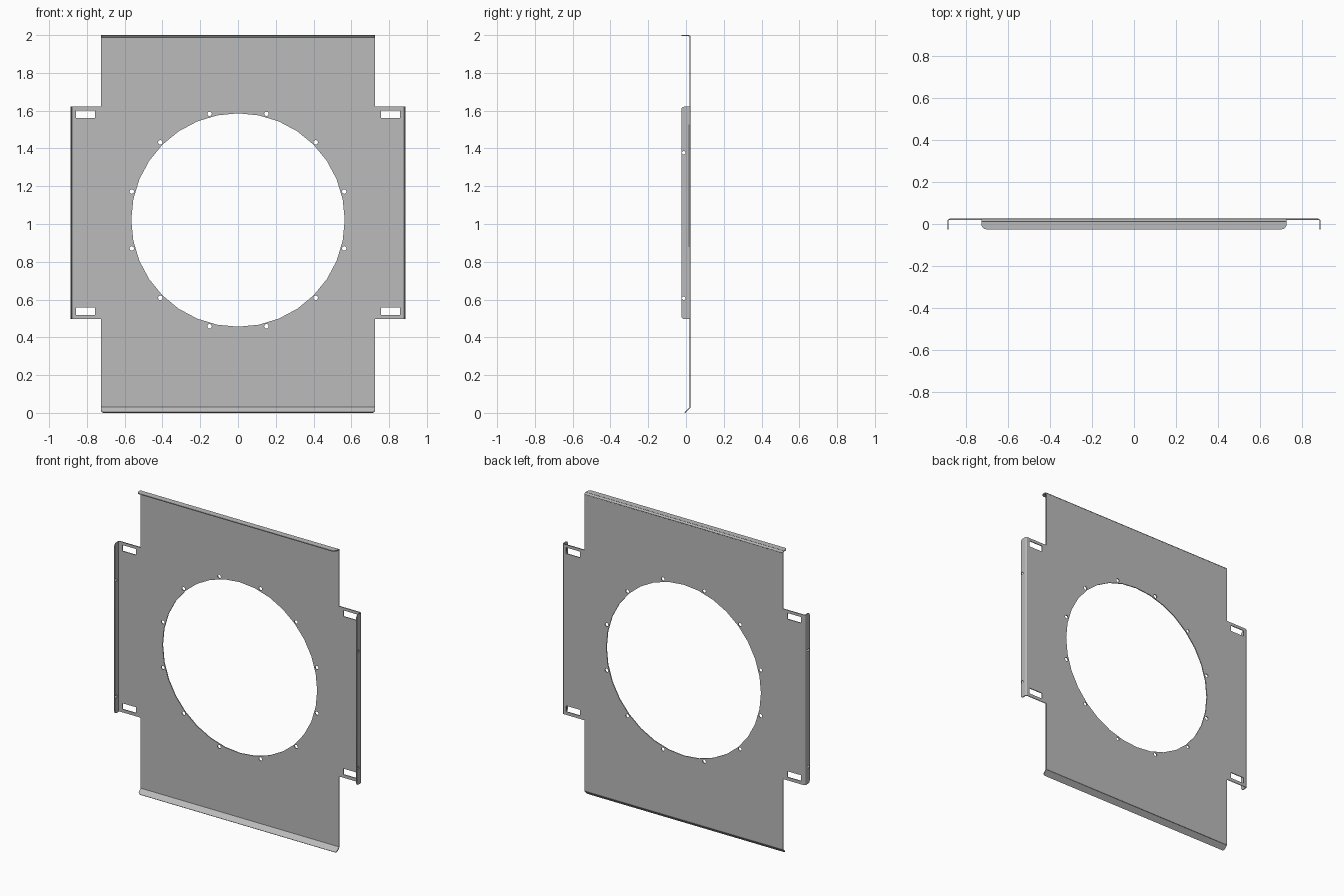
import bpy, bmesh
from math import sin, cos, pi, radians
from mathutils import Vector, Matrix

if "Cube" in bpy.data.objects:
    bpy.data.objects.remove(bpy.data.objects["Cube"])

T = 0.006          # sheet thickness
R = 0.012          # outer bend radius
W, WING, H = 0.725, 0.887, 2.0
LOW, HIGH = 0.497, 1.621
MID, HALF = (LOW + HIGH) / 2, (HIGH - LOW) / 2
BACK = 0.025

steel = bpy.data.materials.new("grey steel")
steel.use_nodes = True
grey = (0.5, 0.5, 0.5, 1)
steel.diffuse_color = grey
steel.node_tree.nodes["Principled BSDF"].inputs["Base Color"].default_value = grey


def sheet(name, outlines, origin, u, v, depth=T):
    """Filled outlines (first is the border, others are holes) in the u-v plane."""
    curve = bpy.data.curves.new(name, 'CURVE')
    curve.dimensions = '2D'
    curve.fill_mode = 'BOTH'
    curve.extrude = depth / 2
    for pts in outlines:
        s = curve.splines.new('POLY')
        s.points.add(len(pts) - 1)
        for p, (a, b) in zip(s.points, pts):
            p.co = (a, b, 0, 1)
        s.use_cyclic_u = True
    temp = bpy.data.objects.new(name + "_outline", curve)
    bpy.context.collection.objects.link(temp)
    bpy.context.view_layer.update()
    dg = bpy.context.evaluated_depsgraph_get()
    mesh = bpy.data.meshes.new_from_object(temp.evaluated_get(dg))
    bpy.data.objects.remove(temp)
    u, v = Vector(u).normalized(), Vector(v).normalized()
    place = Matrix((u, v, u.cross(v))).transposed().to_4x4()
    place.translation = origin
    bm = bmesh.new()
    bm.from_mesh(mesh)
    bmesh.ops.remove_doubles(bm, verts=bm.verts, dist=1e-5)
    bm.transform(place)
    bmesh.ops.recalc_face_normals(bm, faces=bm.faces)
    bm.to_mesh(mesh)
    bm.free()
    mesh.name = name
    mesh.materials.clear()
    mesh.materials.append(steel)
    ob = bpy.data.objects.new(name, mesh)
    bpy.context.collection.objects.link(ob)
    return ob


def circle(x, y, r, n):
    return [(x + r * sin(2 * pi * i / n), y + r * cos(2 * pi * i / n)) for i in range(n)]


def rect(x0, x1, y0, y1):
    return [(x0, y0), (x1, y0), (x1, y1), (x0, y1)]


def tab(half, length, r):
    """Strip with its two free corners rounded."""
    arc = [(half - r + r * cos(a), length - r + r * sin(a))
           for a in (radians(d) for d in (0, 30, 60, 90))]
    right = [(half, 0)] + arc
    return right + [(-x, y) for x, y in reversed(right)]


def bend(name, origin, u, v, length):
    """Quarter-round fold between two sheets."""
    angles = [radians(d) for d in (0, 22.5, 45, 67.5, 90)]
    ring = [(R * cos(a), R * sin(a)) for a in angles]
    ring += [((R - T) * cos(a), (R - T) * sin(a)) for a in reversed(angles)]
    sheet(name, [ring], origin, u, v, length)


# Main panel with large opening, ring of screw holes and wing slots
edge = [(W, 0.03), (W, LOW), (WING - R, LOW), (WING - R, HIGH), (W, HIGH), (W, H - R)]
outlines = [edge + [(-x, z) for x, z in reversed(edge)]]
centre_z = 1.021
outlines.append(circle(0, centre_z, 0.565, 32))
for i in range(12):
    a = radians(15 + 30 * i)
    outlines.append(circle(0.582 * sin(a), centre_z + 0.582 * cos(a), 0.012, 12))
for z0, z1 in ((0.518, 0.557), (1.562, 1.602)):
    outlines.append(rect(0.758, 0.858, z0, z1))
    outlines.append(rect(-0.858, -0.758, z0, z1))
sheet("main_panel", outlines, (0, BACK - T / 2, 0), (1, 0, 0), (0, 0, 1))

# Side flanges folded forward, each with two screw holes
reach = 2 * BACK - R
for side, s in (("left", 1), ("right", -1)):
    holes = [circle(z - MID, 0.025, 0.009, 12) for z in (0.607, 1.377)]
    sheet(side + "_flange", [tab(HALF, reach, 0.015)] + holes,
          (s * (WING - T / 2), BACK - R, MID), (0, 0, 1), (0, -1, 0))
    bend(side + "_bend", (s * (WING - R), BACK - R, MID), (s, 0, 0), (0, 1, 0), 2 * HALF)

# Top flange folded forward
sheet("top_flange", [tab(W, reach, 0.022)], (0, BACK - R, H - T / 2), (1, 0, 0), (0, -1, 0))
bend("top_bend", (0, BACK - R, H - R), (0, 1, 0), (0, 0, 1), 2 * W)

# Bottom lip sloping forward
sheet("bottom_lip", [tab(W, 0.04, 0.014)], (0, BACK - T / 2, 0.0304), (1, 0, 0), (0, -1, -1))
